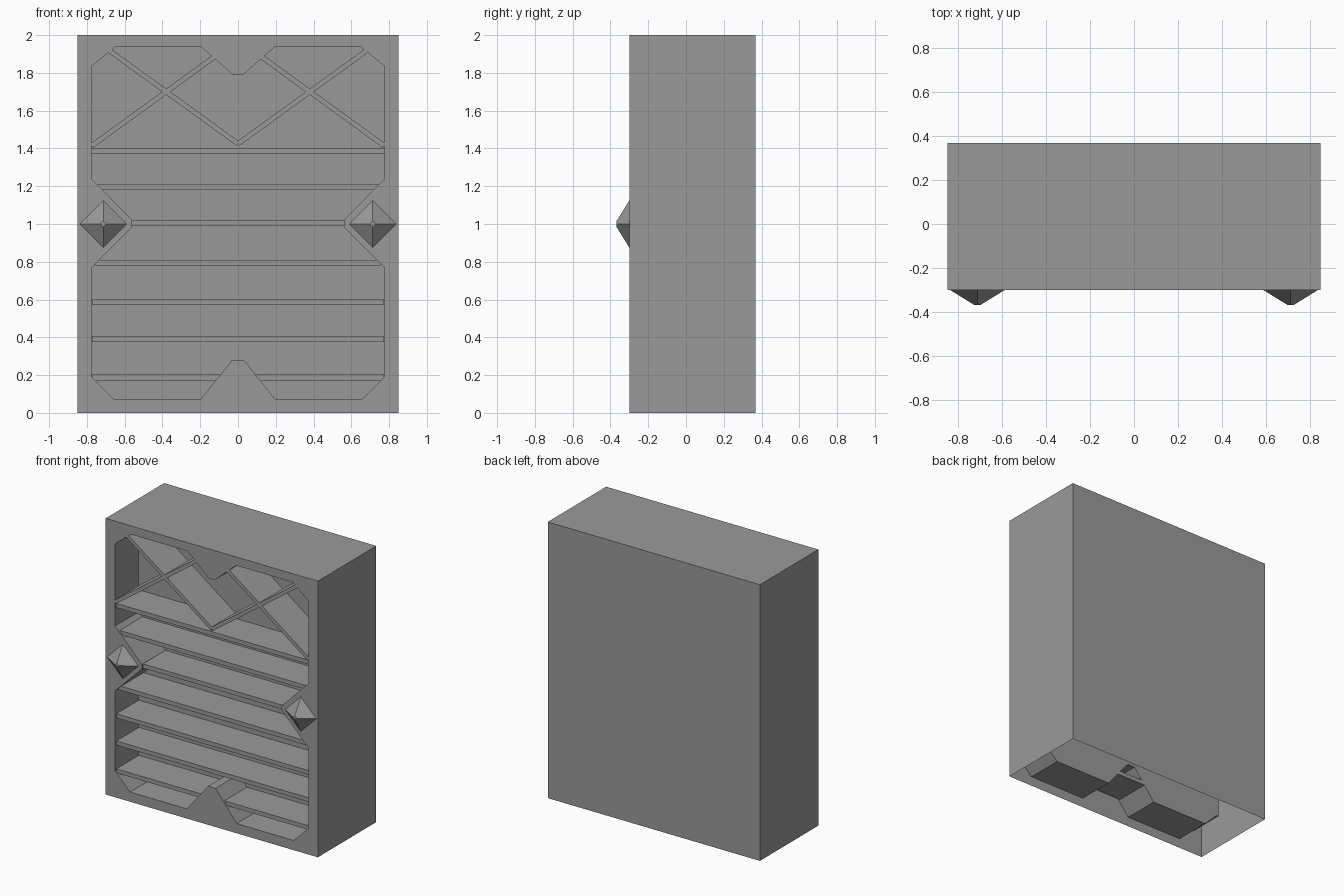
import bpy, bmesh
from math import radians, atan, cos
from mathutils import Matrix

if "Cube" in bpy.data.objects:
    bpy.data.objects.remove(bpy.data.objects["Cube"])

W, H = 0.85, 2.0
FRONT, BACK = -0.30, 0.368
INNER = -0.03            # back of the shelf recess
SHELF_FRONT = -0.288

# dark grey used on every part
GREY = bpy.data.materials.new("dark_grey")
GREY.diffuse_color = (0.323, 0.323, 0.323, 1)
GREY.use_nodes = True
GREY.node_tree.nodes["Principled BSDF"].inputs["Base Color"].default_value = GREY.diffuse_color

# right half of the front opening, top to bottom
HALF = [(0.025, 1.788), (0.195, 1.938), (0.65, 1.938), (0.775, 1.835),
        (0.775, 1.24), (0.56, 1.02), (0.56, 0.985), (0.775, 0.77),
        (0.775, 0.19), (0.655, 0.07), (0.2, 0.07), (0.03, 0.28)]
OPENING = HALF + [(-x, z) for x, z in reversed(HALF)]
RECT = [(-W, 0), (-W, H), (W, H), (W, 0)]


def add_object(name, bm):
    mesh = bpy.data.meshes.new(name)
    bm.to_mesh(mesh)
    bm.free()
    mesh.materials.append(GREY)
    ob = bpy.data.objects.new(name, mesh)
    bpy.context.collection.objects.link(ob)
    return ob


def ring(bm, pts, y):
    return [bm.verts.new((x, y, z)) for x, z in pts]


def bridge(bm, a, b, skip=()):
    n = len(a)
    for i in range(n):
        if i not in skip:
            j = (i + 1) % n
            bm.faces.new((a[i], a[j], b[j], b[i]))


def board(name, length, thick, x, z, angle=0.0, front=SHELF_FRONT):
    bm = bmesh.new()
    bmesh.ops.create_cube(bm, size=1)
    m = (Matrix.Translation((x, (INNER + front) / 2, z))
         @ Matrix.Rotation(-angle, 4, 'Y')
         @ Matrix.Diagonal((length, INNER - front, thick, 1)))
    bmesh.ops.transform(bm, matrix=m, verts=bm.verts)
    return add_object(name, bm)


# Cabinet: hollow shell, open underneath, with a shaped recess in the front
bm = bmesh.new()
outer_f, outer_b = ring(bm, RECT, FRONT), ring(bm, RECT, BACK)
hole_f, hole_b = ring(bm, OPENING, FRONT), ring(bm, OPENING, INNER)
bridge(bm, outer_f, outer_b, skip=(3,))
bm.faces.new(outer_b)
bridge(bm, hole_f, hole_b)
bm.faces.new(hole_b)
edges = []
for loop in (outer_f, hole_f):
    for i, v in enumerate(loop):
        w = loop[(i + 1) % len(loop)]
        edges.append(bm.edges.get((v, w)) or bm.edges.new((v, w)))
bmesh.ops.triangle_fill(bm, use_beauty=True, edges=edges, normal=(0, -1, 0))
bmesh.ops.recalc_face_normals(bm, faces=bm.faces)
add_object("cabinet_shell", bm)

# Horizontal shelves
for z, half in [(1.385, 0.775), (1.197, 0.745), (1.004, 0.565), (0.795, 0.755),
                (0.586, 0.773), (0.389, 0.773), (0.187, 0.773)]:
    board("shelf", 2 * half, 0.03, 0, z)

# Crossed rack boards in the top compartment, flush with the front
slope = 0.725
ang = atan(slope)
for side in (-1, 1):
    for x0, x1, s in ((0.0, 0.682, 1), (0.126, 0.775, -1)):
        mid = (x0 + x1) / 2
        z = 1.70 + s * slope * (mid - 0.38)
        board("rack_board", (x1 - x0) / cos(ang), 0.026,
              side * mid, z, side * s * ang, FRONT - 0.0001)

# Pyramid studs at the sides
for side in (-1, 1):
    bm = bmesh.new()
    m = (Matrix.Translation((side * 0.713, FRONT - 0.034, 1.0))
         @ Matrix.Rotation(radians(90), 4, 'X'))
    bmesh.ops.create_cone(bm, cap_ends=True, segments=4, radius1=0.125,
                          radius2=0.015, depth=0.068, matrix=m)
    add_object("side_stud", bm)
